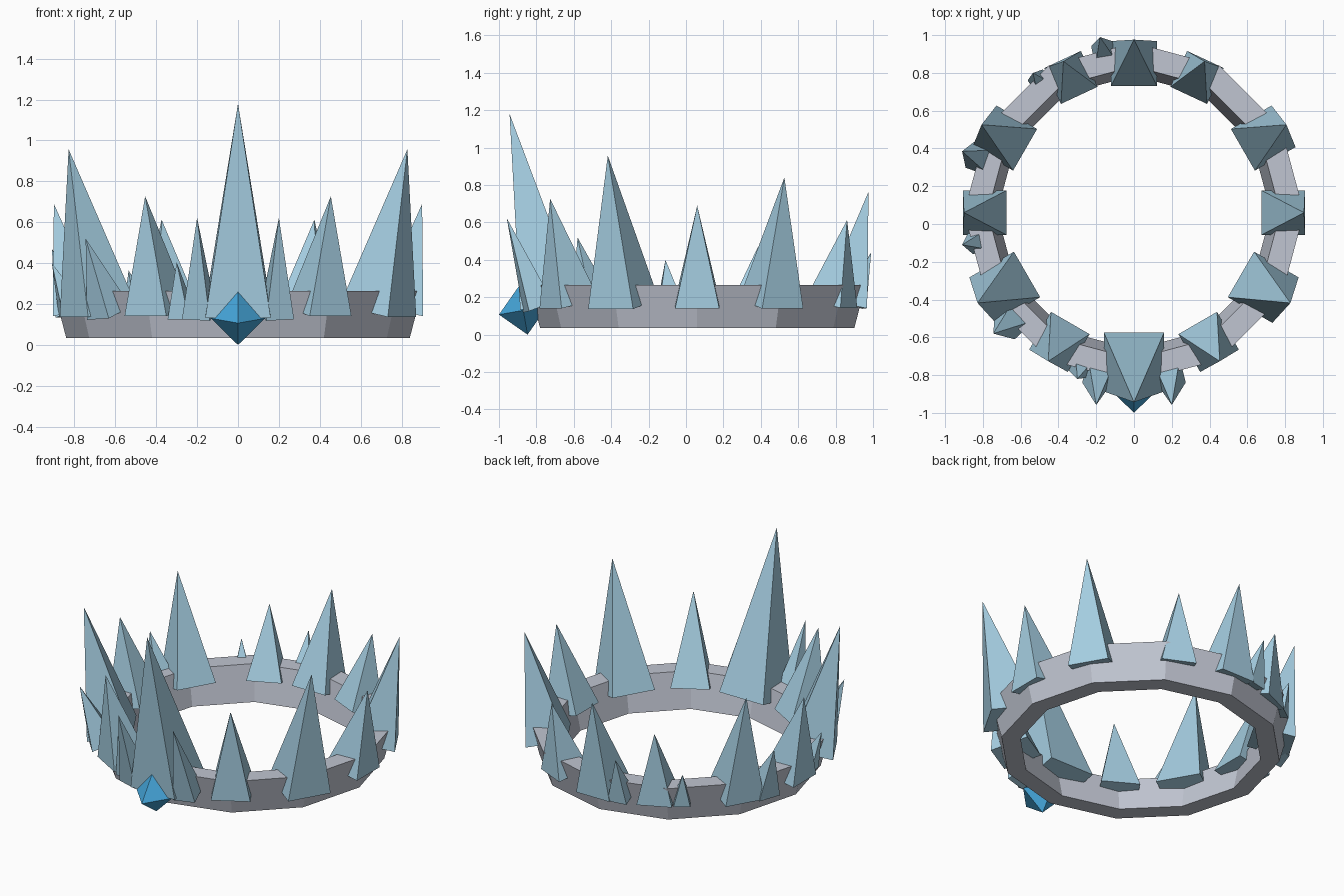
import bpy, bmesh
from math import cos, sin, radians, atan2
from mathutils import Vector, Matrix

cube = bpy.data.objects.get("Cube")
if cube:
    bpy.data.objects.remove(cube, do_unlink=True)

CENTRE = Vector((0, 0.06, 0))   # middle of the band


def material(name, rgb):
    m = bpy.data.materials.new(name)
    m.use_nodes = True
    m.diffuse_color = (*rgb, 1)
    m.node_tree.nodes["Principled BSDF"].inputs["Base Color"].default_value = (*rgb, 1)
    return m


silver = material("silver_grey", (0.53, 0.56, 0.64))
ice = material("ice_blue", (0.38, 0.62, 0.76))
sapphire = material("sapphire_blue", (0.06, 0.38, 0.70))


def finish(name, bm, mat):
    bmesh.ops.recalc_face_normals(bm, faces=bm.faces)
    mesh = bpy.data.meshes.new(name)
    bm.to_mesh(mesh)
    bm.free()
    mesh.materials.append(mat)
    obj = bpy.data.objects.new(name, mesh)
    bpy.context.collection.objects.link(obj)
    return obj


def radial(angle, r, z):
    a = radians(angle)
    return CENTRE + Vector((r * cos(a), r * sin(a), z))


# Flared twelve-sided band, from a four-point cross-section
def band(sides=12):
    bm = bmesh.new()
    profile = [(0.84, 0.035), (0.90, 0.265), (0.775, 0.265), (0.725, 0.035)]
    loops = [[bm.verts.new(radial(i * 360 / sides, r, z)) for r, z in profile]
             for i in range(sides)]
    for i, a in enumerate(loops):
        b = loops[(i + 1) % sides]
        for j in range(4):
            k = (j + 1) % 4
            bm.faces.new((a[j], b[j], b[k], a[k]))
    finish("crown_band", bm, silver)


# Square pyramid whose base is perpendicular to its leaning axis
def spike(name, base, tip, half):
    base, tip = Vector(base), Vector(tip)
    axis = (tip - base).normalized()
    out = base - CENTRE
    out.z = 0
    out = (out - axis * out.dot(axis)).normalized()
    side = axis.cross(out)
    bm = bmesh.new()
    corners = [bm.verts.new(base + half * (out * u + side * v))
               for u, v in ((1, 1), (-1, 1), (-1, -1), (1, -1))]
    top = bm.verts.new(tip)
    bm.faces.new(corners)
    for i in range(4):
        bm.faces.new((corners[i], corners[(i + 1) % 4], top))
    finish(name, bm, ice)


band()

# Main spikes: name, angle from the front, tip height, half width
LEAN = 0.21
for name, turn, height, half in (
        ("front_spike", 0, 1.18, 0.16),
        ("front_short_spike", 30, 0.727, 0.118),
        ("front_tall_spike", 60, 0.957, 0.139),
        ("side_spike", 90, 0.69, 0.118),
        ("back_tall_spike", 120, 0.84, 0.127),
        ("back_short_spike", 155, 0.613, 0.107),
        ("back_spike", 180, 0.765, 0.121)):
    for sign, label in ((1, "left_"), (-1, "right_")):
        if turn in (0, 180):
            if sign < 0:
                continue
            label = ""
        angle = -90 + sign * turn
        base_z = 0.165
        spike(label + name, radial(angle, 0.79, base_z),
              radial(angle, 0.79 + LEAN * (height - base_z), height), half)

# Small spikes beside the front one
for sign, label in ((1, "left"), (-1, "right")):
    spike(label + "_flank_spike", (sign * 0.19, -0.79, 0.145),
          (sign * 0.2, -0.958, 0.622), 0.07)

# Irregular shards on the right side
shards = [
    ((-0.275, -0.745, 0.14), (-0.30, -0.82, 0.405), 0.055),
    ((-0.63, -0.50, 0.155), (-0.745, -0.58, 0.52), 0.08),
    ((-0.81, -0.09, 0.16), (-0.91, -0.11, 0.40), 0.06),
    ((-0.80, 0.345, 0.16), (-0.91, 0.385, 0.47), 0.075),
    ((-0.495, 0.75, 0.16), (-0.535, 0.80, 0.365), 0.05),
    ((-0.155, 0.895, 0.16), (-0.18, 0.99, 0.44), 0.062),
]
for i, (base, tip, half) in enumerate(shards):
    spike(f"shard_{i + 1}", base, tip, half)

# Octahedral gem, tilted with the band
bm = bmesh.new()
for height in (1, -1):
    pole = bm.verts.new((0, 0, height))
    ring = [bm.verts.new(p) for p in ((1, 0, 0), (0, 1, 0), (-1, 0, 0), (0, -1, 0))]
    for i in range(4):
        bm.faces.new((ring[i], ring[(i + 1) % 4], pole))
bmesh.ops.remove_doubles(bm, verts=bm.verts, dist=0.001)
bmesh.ops.transform(bm, verts=bm.verts, matrix=(
    Matrix.Translation((0, -0.87, 0.13))
    @ Matrix.Rotation(radians(10), 4, "X") @ Matrix.Scale(0.132, 4)))
finish("front_gem", bm, sapphire)
